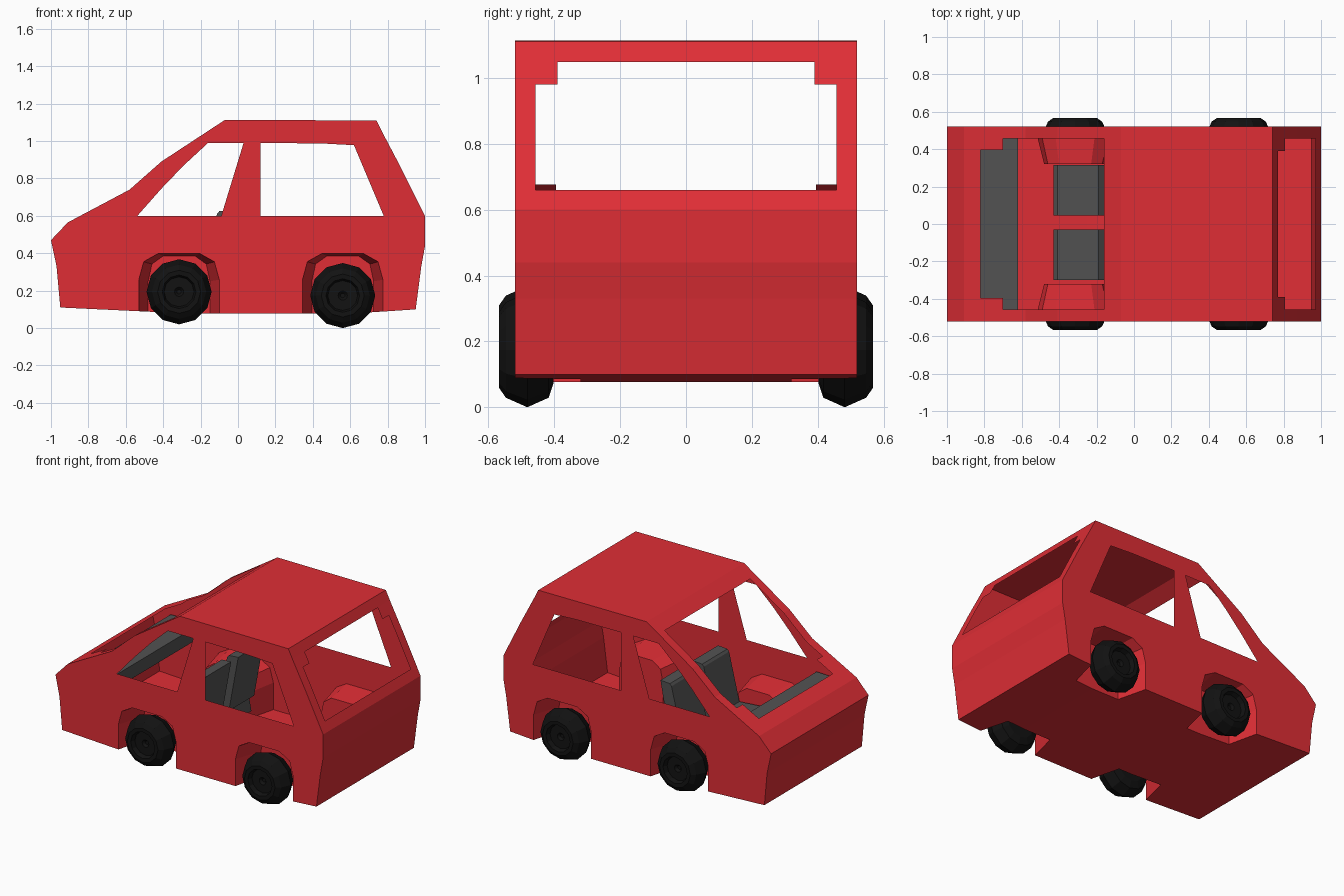
import bpy, bmesh, math

if "Cube" in bpy.data.objects:
    bpy.data.objects.remove(bpy.data.objects["Cube"])


def material(name, rgb):
    m = bpy.data.materials.new(name)
    m.diffuse_color = (*rgb, 1)
    m.use_nodes = True
    m.node_tree.nodes["Principled BSDF"].inputs["Base Color"].default_value = m.diffuse_color
    return m


RED = material("red_paint", (0.74, 0.027, 0.036))
BLACK = material("black_rubber", (0.006, 0.006, 0.006))
GREY = material("dark_grey_trim", (0.085, 0.085, 0.085))


def finish(name, bm, mat):
    bmesh.ops.recalc_face_normals(bm, faces=bm.faces)
    me = bpy.data.meshes.new(name)
    bm.to_mesh(me)
    bm.free()
    me.materials.append(mat)
    ob = bpy.data.objects.new(name, me)
    bpy.context.collection.objects.link(ob)
    return ob


def prism(name, outline, y0, y1, mat=RED, end_outline=None):
    """Loft an (x, z) outline from y0 to y1, optionally to another outline."""
    bm = bmesh.new()
    a = [bm.verts.new((x, y0, z)) for x, z in outline]
    b = [bm.verts.new((x, y1, z)) for x, z in (end_outline or outline)]
    bm.faces.new(a)
    bm.faces.new(b[::-1])
    n = len(a)
    for i in range(n):
        j = (i + 1) % n
        bm.faces.new((a[i], b[i], b[j], a[j]))
    return finish(name, bm, mat)


def box(name, x0, x1, y, z0, z1):
    return prism(name, [(x0, z0), (x1, z0), (x1, z1), (x0, z1)], -y, y)


def cut(target, cutter, opening=False):
    """Subtract the cutter; for an opening, drop the pocket walls to leave a thin shell."""
    cutter.hide_render = True
    if opening:
        cutter.data.materials.append(RED)
        for p in cutter.data.polygons:
            p.material_index = 1
    mod = target.modifiers.new("cut", 'BOOLEAN')
    mod.operation, mod.solver, mod.object = 'DIFFERENCE', 'EXACT', cutter
    mod.material_mode = 'INDEX'
    bpy.context.view_layer.objects.active = target
    bpy.ops.object.modifier_apply(modifier=mod.name)
    bpy.data.objects.remove(cutter)


# Body: extruded side profile, with a spare slot marking the window pockets
body = prism("car_body", [
    (-0.95, 0.11), (-0.97, 0.33), (-1.0, 0.47), (-0.91, 0.565), (-0.58, 0.74),
    (-0.41, 0.89), (-0.25, 0.995), (-0.07, 1.113), (0.74, 1.11), (0.77, 1.05),
    (0.87, 0.86), (1.0, 0.6), (1.0, 0.44), (0.98, 0.33), (0.95, 0.1),
    (0.6, 0.077), (-0.25, 0.077)], -0.52, 0.52)
body.data.materials.append(RED)


# Tapered wheel arches, which also form the housings in the cabin
def arch(cx, width, top, bottom):
    return [(cx + width * u, bottom + (top - bottom) * v) for u, v in
            ((-0.5, 0), (-0.5, 0.62), (-0.44, 0.88), (-0.26, 1),
             (0.26, 1), (0.44, 0.88), (0.5, 0.62), (0.5, 0))]


WHEELS = ((-0.315, 0.194), (0.56, 0.174))
for cx, _ in WHEELS:
    for s in (-1, 1):
        cut(body, prism("arch_cutter", arch(cx, 0.44, 0.4, 0.03), s * 0.54, s * 0.32,
                        end_outline=arch(cx, 0.33, 0.385, 0.03)))

# Side windows
FRONT_WINDOW = [(-0.54, 0.598), (-0.41, 0.745), (-0.29, 0.87), (-0.16, 0.99),
                (0.03, 0.99), (-0.09, 0.598)]
REAR_WINDOW = [(0.12, 0.598), (0.12, 0.99), (0.45, 0.987), (0.62, 0.978), (0.78, 0.598)]
for outline in (FRONT_WINDOW, REAR_WINDOW):
    for s in (-1, 1):
        cut(body, prism("window_cutter", outline, s * 0.49, s * 0.6), opening=True)

# Windscreen and tailgate window, each with stepped corners
for x0, x1, y, z0, z1 in ((-0.70, -0.16, 0.457, 0.57, 1.3), (-0.82, -0.69, 0.395, 0.58, 1.3),
                          (0.70, 1.1, 0.457, 0.66, 0.98), (0.72, 1.1, 0.39, 0.97, 1.048)):
    cut(body, box("glass_cutter", x0, x1, y, z0, z1), opening=True)

bm = bmesh.new()
bm.from_mesh(body.data)
bmesh.ops.delete(bm, geom=[f for f in bm.faces if f.material_index == 1], context='FACES')
bm.to_mesh(body.data)
bm.free()
body.data.materials.pop()

# Dashboard
prism("dashboard", [(-0.86, 0.44), (-0.86, 0.52), (-0.62, 0.53), (-0.62, 0.44)],
      -0.51, 0.51, GREY)

# Front seats: cushion and leaning backrest
for side, y0, y1 in (("right", -0.30, -0.03), ("left", 0.045, 0.315)):
    prism(side + "_seat_cushion", [(-0.43, 0.14), (-0.43, 0.29), (-0.41, 0.31),
                                   (-0.15, 0.29), (-0.12, 0.14)], y0, y1, GREY)
    prism(side + "_seat_back", [(-0.195, 0.27), (-0.112, 0.61), (-0.1, 0.625),
                                (-0.03, 0.63), (-0.1, 0.25)], y0, y1, GREY)


# Wheels: twelve-sided turned profile (radius, offset outwards)
def wheel(name, cx, s, cz, sides=12):
    profile = [(0.012, 0.04), (0.025, 0.055), (0.08, 0.055), (0.09, 0.085), (0.115, 0.086),
               (0.145, 0.065), (0.174, 0.0), (0.145, -0.065), (0.1, -0.08)]
    bm = bmesh.new()
    rings = []
    for r, off in profile:
        angles = [2 * math.pi * k / sides for k in range(sides)]
        rings.append([bm.verts.new((cx + r * math.sin(t), s * (0.482 + off),
                                    cz + r * math.cos(t))) for t in angles])
    for a, b in zip(rings, rings[1:]):
        for k in range(sides):
            j = (k + 1) % sides
            bm.faces.new((a[k], a[j], b[j], b[k]))
    bm.faces.new(rings[0])
    bm.faces.new(rings[-1])
    finish(name, bm, BLACK)


for end, (cx, cz) in zip(("front", "rear"), WHEELS):
    for side, s in (("right", -1), ("left", 1)):
        wheel(f"{end}_{side}_wheel", cx, s, cz)
